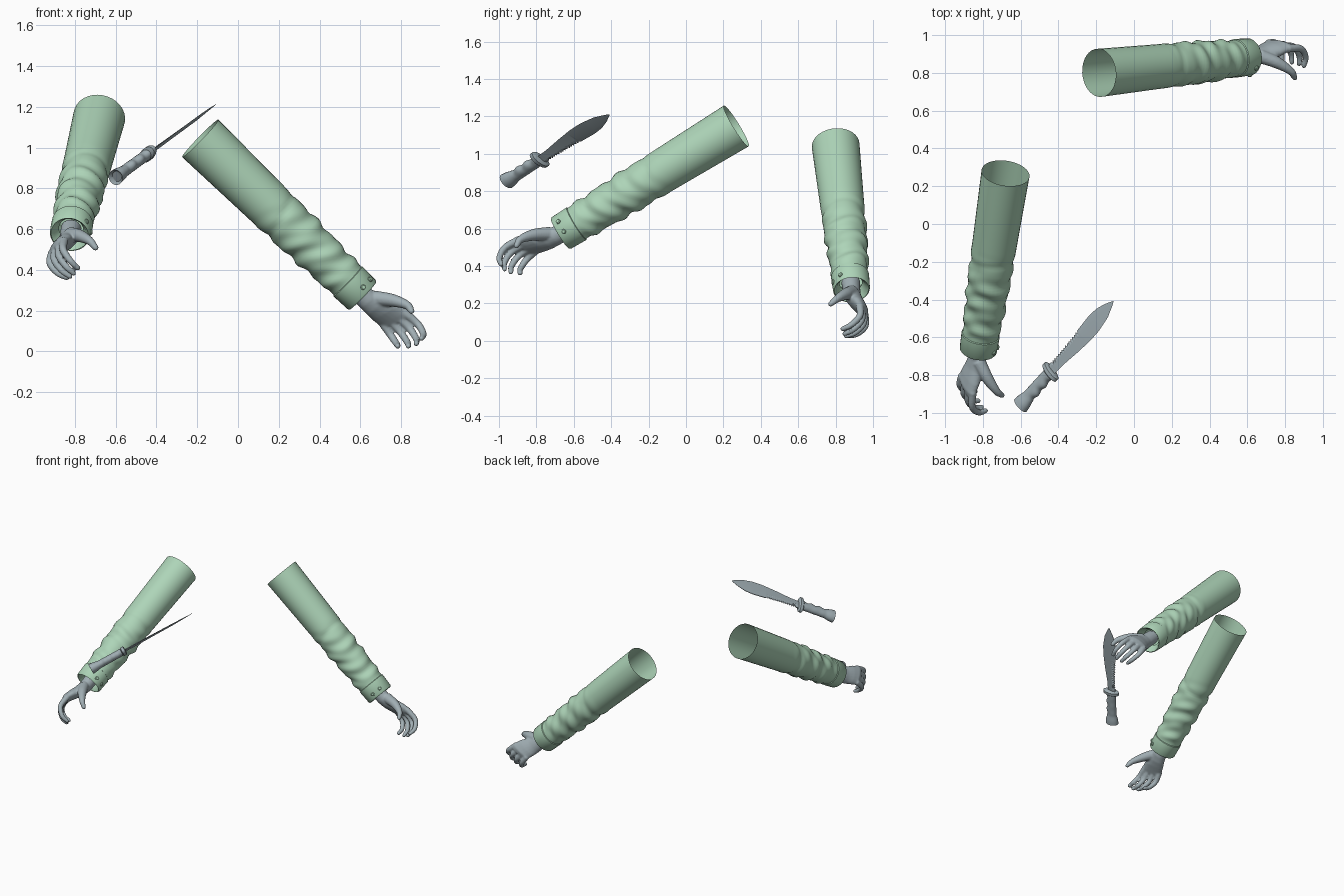
import bpy, bmesh, math
from mathutils import Vector

if "Cube" in bpy.data.objects:
    bpy.data.objects.remove(bpy.data.objects["Cube"])


def material(name, rgb):
    m = bpy.data.materials.new(name)
    m.diffuse_color = (*rgb, 1)
    m.use_nodes = True
    m.node_tree.nodes["Principled BSDF"].inputs["Base Color"].default_value = m.diffuse_color
    return m


GREEN = material("sleeve green", (0.42, 0.66, 0.48))
GREY = material("glove grey", (0.36, 0.43, 0.46))
STEEL = material("knife grey", (0.35, 0.42, 0.45))


def lerp_table(table, x):
    """Linear interpolation in a list of (position, value)."""
    for (x0, v0), (x1, v1) in zip(table, table[1:]):
        if x <= x1:
            return v0 + (v1 - v0) * max(0, (x - x0) / (x1 - x0))
    return table[-1][1]


def loft(bm, rings, cap=True):
    """Skin a list of closed rings of points."""
    vs = [[bm.verts.new(p) for p in r] for r in rings]
    n = len(vs[0])
    for a, b in zip(vs, vs[1:]):
        for i in range(n):
            j = (i + 1) % n
            bm.faces.new((a[i], a[j], b[j], b[i]))
    if cap:
        bm.faces.new(vs[0][::-1])
        bm.faces.new(vs[-1])


def ellipse(c, a, b, n):
    """Ring of n points around c with half axes a and b."""
    return [c + a * math.cos(k * math.tau / n) + b * math.sin(k * math.tau / n) for k in range(n)]


def tube(bm, pts, radii, n=12):
    """Round-ended tapering tube through a smoothed path."""
    path, rad = [], []
    ext = [pts[0] * 2 - pts[1]] + pts + [pts[-1] * 2 - pts[-2]]
    for i in range(len(pts) - 1):
        p0, p1, p2, p3 = ext[i:i + 4]
        for k in range(5):
            s = k / 5
            path.append(0.5 * (2 * p1 + (p2 - p0) * s + (2 * p0 - 5 * p1 + 4 * p2 - p3) * s * s
                               + (3 * p1 - p0 - 3 * p2 + p3) * s ** 3))
            rad.append(radii[i] + (radii[i + 1] - radii[i]) * s)
    end = (pts[-1] - path[-1]).normalized()
    for h in (0, 0.5, 0.85, 0.98):
        path.append(pts[-1] + end * radii[-1] * h)
        rad.append(radii[-1] * math.sqrt(1 - h * h))
    rings = []
    for i, p in enumerate(path):
        d = (path[min(i + 1, len(path) - 1)] - path[max(i - 1, 0)]).normalized()
        a = d.cross(Vector((0.3, 0.1, 1))).normalized()
        rings.append(ellipse(p, a * rad[i], d.cross(a) * rad[i], n))
    loft(bm, rings)


def finish(bm, name, mat, place, angle=40):
    """Place the mesh in the scene and shade it."""
    for v in bm.verts:
        v.co = place(v.co)
    bmesh.ops.recalc_face_normals(bm, faces=bm.faces)
    me = bpy.data.meshes.new(name)
    bm.to_mesh(me)
    bm.free()
    me.materials.append(mat)
    ob = bpy.data.objects.new(name, me)
    bpy.context.collection.objects.link(ob)
    bpy.ops.object.select_all(action='DESELECT')
    ob.select_set(True)
    bpy.context.view_layer.objects.active = ob
    bpy.ops.object.shade_smooth_by_angle(angle=math.radians(angle))
    return ob


RADII = [(0, 0.093), (0.1, 0.097), (0.2, 0.102), (0.45, 0.114), (0.75, 0.12), (1.11, 0.128)]


def sleeve_radius(h, a):
    """Sleeve radius at height h above the cuff edge, with slanting folds."""
    r = lerp_table(RADII, h)
    fade = max(0, min(1, (h - 0.1) / 0.06)) * max(0, min(1, (0.66 - h) / 0.25))
    fold = math.sin(46 * h + 2.2 * math.sin(a + 1)) + 0.7 * math.sin(71 * h + 2 * a + 2 * math.sin(2 * a))
    crease = 0.006 * math.exp(-((h - 0.56 - 0.03 * math.sin(a)) / 0.02) ** 2)
    return r + 0.0055 * fade * fold - crease


def arm(side, shoulder, cuff, thumb_dir, roll):
    """Local axes: x = thumb side, y = along the arm, z = up."""
    shoulder, cuff = Vector(shoulder), Vector(cuff)
    f = (cuff - shoulder).normalized()
    t = Vector(thumb_dir)
    t = (t - f * t.dot(f)).normalized()
    u = f.cross(t)
    if u.z < 0:
        u = -u
    c, s = math.cos(roll), math.sin(roll)
    t, u = t * c - u * s, u * c + t * s
    place = lambda p: cuff + t * p.x + f * p.y + u * p.z

    # sleeve: open at the shoulder, turned in at the cuff
    bm = bmesh.new()
    rings = []
    n, steps = 32, 74
    for k in range(steps + 1):
        h = 1.11 * (1 - k / steps)
        rings.append([Vector((sleeve_radius(h, a) * math.cos(a), -h, sleeve_radius(h, a) * math.sin(a)))
                      for a in (i * math.tau / n for i in range(n))])
    rings.append(ellipse(Vector((0, -0.012, 0)), Vector((0.08, 0, 0)), Vector((0, 0, 0.08)), n))
    rings.append(ellipse(Vector((0, -0.05, 0)), Vector((0.06, 0, 0)), Vector((0, 0, 0.06)), n))
    loft(bm, rings, cap=False)
    finish(bm, side + "_sleeve", GREEN, place, 50)

    # cuff band and buttons
    bm = bmesh.new()
    band = [(-0.105, 0.094), (-0.1, 0.102), (-0.005, 0.099), (0.003, 0.093)]
    loft(bm, [ellipse(Vector((0, y, 0)), Vector((r, 0, 0)), Vector((0, 0, r)), n) for y, r in band], cap=False)
    finish(bm, side + "_cuff", GREEN, place, 50)
    bm = bmesh.new()
    for deg in (18, 55):
        d = Vector((math.cos(math.radians(deg)), 0, math.sin(math.radians(deg))))
        e = Vector((-d.z, 0, d.x))
        loft(bm, [ellipse(d * q + Vector((0, -0.032, 0)), e * r, Vector((0, r, 0)), 12)
                  for q, r in ((0.095, 0.013), (0.104, 0.013), (0.108, 0.009))])
    finish(bm, side + "_cuff_buttons", GREEN, place)

    # hand: palm, fingers and thumb fused into one skin
    bm = bmesh.new()
    palm = [(-0.06, 0, 0, 0.05, 0.05, 0), (0.04, 0, 0.002, 0.052, 0.044, 0), (0.09, -0.01, 0.008, 0.06, 0.042, 0.1),
            (0.14, -0.025, 0.02, 0.072, 0.039, 0.25), (0.19, -0.042, 0.027, 0.076, 0.032, 0.35),
            (0.22, -0.045, 0.028, 0.07, 0.02, 0.4)]
    loft(bm, [ellipse(Vector((x, y, z)), Vector((w * 0.2, w * k, w)), Vector((d, 0, -d * 0.2)), 20)
              for y, x, z, w, d, k in palm])
    index = [(-0.028, 0.205, 0.082), (-0.022, 0.295, 0.088), (0.028, 0.345, 0.072), (0.074, 0.35, 0.05)]
    little = [(-0.058, 0.17, -0.028), (-0.054, 0.242, -0.044), (-0.006, 0.288, -0.054), (0.044, 0.296, -0.058)]
    for i in range(4):
        k = i / 3
        pts = [Vector(a).lerp(Vector(b), k) for a, b in zip(index, little)]
        for j, p in enumerate(pts):
            p.y += 0.007 * j * math.sin(math.pi * k)
        tube(bm, pts, [0.022, 0.0185, 0.0165, 0.0135])
    tube(bm, [Vector(p) for p in ((0, 0.05, 0.03), (0.04, 0.12, 0.085), (0.09, 0.185, 0.118), (0.128, 0.218, 0.112))],
         [0.038, 0.032, 0.021, 0.015])
    hand = finish(bm, side + "_hand", GREY, place)
    fuse = hand.modifiers.new("fuse", 'REMESH')
    fuse.mode, fuse.voxel_size, fuse.use_smooth_shade = 'VOXEL', 0.006, True
    soft = hand.modifiers.new("soften", 'SMOOTH')
    soft.factor, soft.iterations = 0.5, 4


arm("right", (-0.68, 0.27, 1.15), (-0.825, -0.67, 0.575), (1, 0, 0), math.radians(18))
arm("left", (-0.185, 0.80, 1.045), (0.61, 0.885, 0.275), (0, -1, 0), 0)

# knife frame: x = along the blade, y = towards the cutting edge, z = flat side
origin = Vector((-0.44, -0.78, 0.97))
along = Vector((0.33, 0.37, 0.24)).normalized()
wide = Vector((0.457, -0.76, 0.457))
wide = (wide - along * wide.dot(along)).normalized()
flat = along.cross(wide)
knife_place = lambda p: origin + along * p.x + wide * p.y + flat * p.z

# blade with a saw-toothed back
EDGE = [(0, 0.026), (0.08, 0.03), (0.2, 0.046), (0.3, 0.056), (0.38, 0.056), (0.47, 0.041), (0.53, 0.015), (0.552, 0.002)]
BACK = [(0, -0.034), (0.15, -0.038), (0.28, -0.046), (0.38, -0.052), (0.44, -0.047), (0.5, -0.028), (0.552, -0.002)]
bm = bmesh.new()
rings = []
for i in range(70):
    x = 0.552 * i / 69
    top, low = lerp_table(EDGE, x), lerp_table(BACK, x)
    if 0.03 < x < 0.28 and i % 2:
        low += 0.011
    th = lerp_table([(0, 0.009), (0.4, 0.006), (0.552, 0.001)], x)
    ridge = low * 0.55 + top * 0.1
    rings.append([Vector(p) for p in ((x, top, 0), (x, ridge, th), (x, low, th * 0.4),
                                      (x, low, -th * 0.4), (x, ridge, -th))])
loft(bm, rings)
finish(bm, "knife_blade", STEEL, knife_place, 20)

# guard
bm = bmesh.new()
loft(bm, [ellipse(Vector((x, 0, 0)), Vector((0, w, 0)), Vector((0, 0, d)), 20)
          for x, w, d in ((-0.02, 0.05, 0.026), (-0.014, 0.063, 0.032), (0.006, 0.063, 0.032), (0.012, 0.052, 0.024))])
finish(bm, "knife_guard", STEEL, knife_place)

# handle with finger grooves and a flared pommel
GRIP = [(0, 0.034), (0.2, 0.036), (0.24, 0.046), (0.268, 0.049)]
bm = bmesh.new()
rings = []
for i in range(28):
    x = 0.268 * i / 27
    w = lerp_table(GRIP, x)
    bump = 0.005 * math.sin(x * 95) if x < 0.2 else 0
    rings.append(ellipse(Vector((-x, bump * 0.5, 0)), Vector((0, w + bump * 0.5, 0)), Vector((0, 0, w * 0.78)), 18))
rings.append(ellipse(Vector((-0.256, 0, 0)), Vector((0, 0.034, 0)), Vector((0, 0, 0.026)), 18))
loft(bm, rings)
finish(bm, "knife_handle", STEEL, knife_place)
